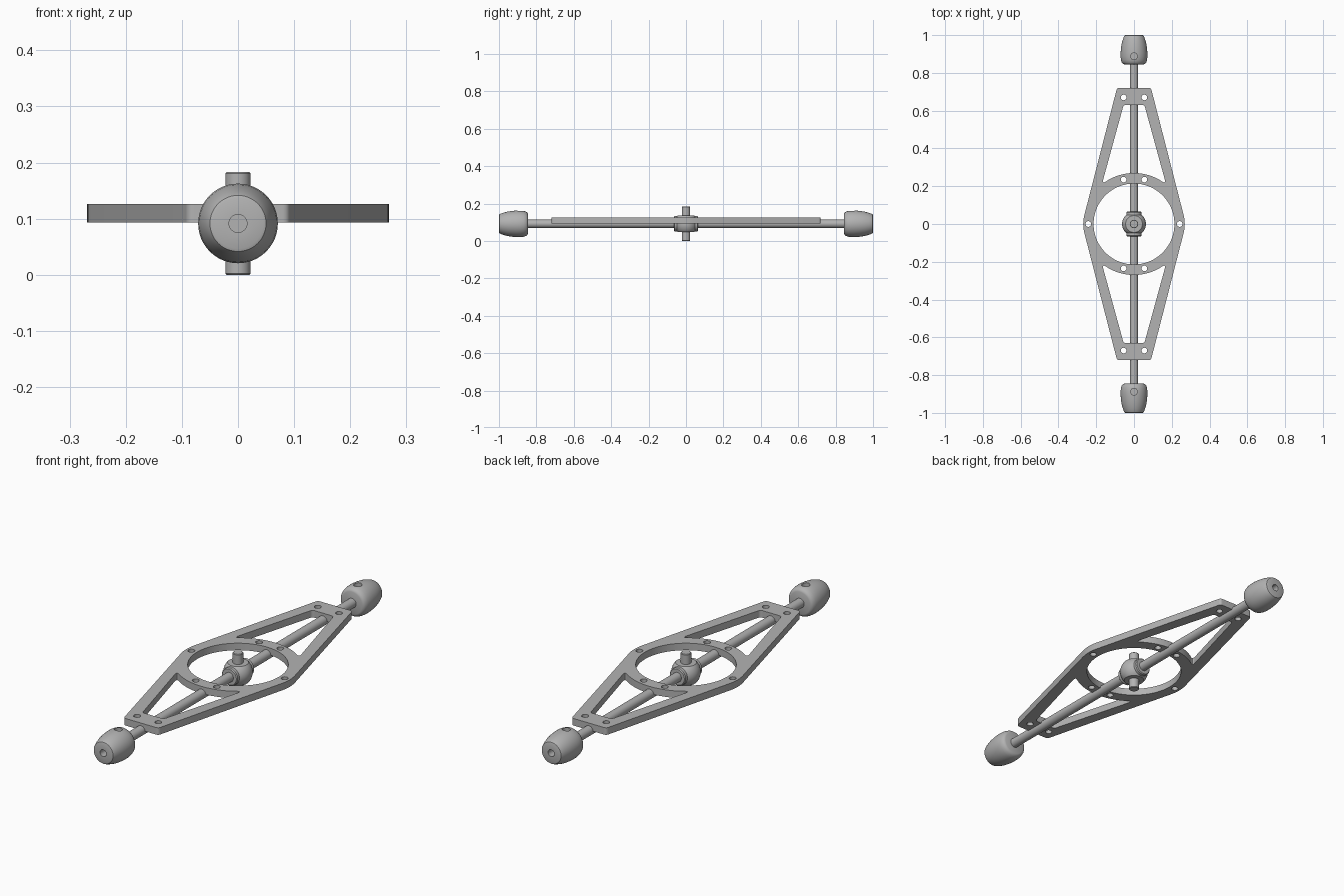
import bpy, bmesh
from math import sin, cos, pi, atan2
from mathutils import Vector, Matrix

if "Cube" in bpy.data.objects:
    bpy.data.objects.remove(bpy.data.objects["Cube"])

AXIS = 0.0915  # height of the long rod
grey = bpy.data.materials.new("satin_grey")
grey.use_nodes = True
grey.diffuse_color = (0.45, 0.45, 0.45, 1)
grey.node_tree.nodes["Principled BSDF"].inputs["Base Color"].default_value = (0.45, 0.45, 0.45, 1)


def finish(obj, angle=0.6):
    bpy.ops.object.select_all(action='DESELECT')
    obj.select_set(True)
    bpy.context.view_layer.objects.active = obj
    obj.data.materials.clear()
    obj.data.materials.append(grey)
    bpy.ops.object.shade_smooth_by_angle(angle=angle)
    return obj


def new_object(name, bm):
    mesh = bpy.data.meshes.new(name)
    bmesh.ops.recalc_face_normals(bm, faces=bm.faces)
    bm.to_mesh(mesh)
    bm.free()
    obj = bpy.data.objects.new(name, mesh)
    bpy.context.collection.objects.link(obj)
    return obj


def lathe(name, profile, rotation=Matrix(), centre=(0, 0, AXIS), steps=48):
    """Revolve (radius, height) points around z, then turn and place the part."""
    bm = bmesh.new()
    verts = [bm.verts.new((r, 0, h)) for r, h in profile]
    edges = [bm.edges.new(pair) for pair in zip(verts, verts[1:])]
    bmesh.ops.spin(bm, geom=verts + edges, cent=(0, 0, 0), axis=(0, 0, 1),
                   angle=2 * pi, steps=steps, use_duplicate=False)
    bmesh.ops.remove_doubles(bm, verts=bm.verts, dist=1e-5)
    bmesh.ops.transform(bm, matrix=Matrix.Translation(centre) @ rotation, verts=bm.verts)
    return finish(new_object(name, bm))


def cut(obj, cutter):
    mod = obj.modifiers.new("hole", 'BOOLEAN')
    mod.operation, mod.solver, mod.object = 'DIFFERENCE', 'EXACT', cutter
    cutter.hide_render = True
    bpy.context.view_layer.objects.active = obj
    bpy.ops.object.modifier_apply(modifier=mod.name)
    bpy.data.objects.remove(cutter)
    finish(obj)


def fillet(corners):
    """Round each (x, y, setback) corner of a polygon."""
    out = []
    for i, (x, y, d) in enumerate(corners):
        p = Vector((x, y))
        if d == 0:
            out.append(p)
            continue
        a = p + (Vector(corners[i - 1][:2]) - p).normalized() * d
        b = p + (Vector(corners[(i + 1) % len(corners)][:2]) - p).normalized() * d
        for k in range(7):
            t = k / 6
            out.append(a * (1 - t) ** 2 + p * 2 * t * (1 - t) + b * t * t)
    return out


def circle(x, y, r, n):
    return [Vector((x + r * cos(2 * pi * k / n), y + r * sin(2 * pi * k / n))) for k in range(n)]


# Flat frame: outline, ring opening, windows and screw holes as one extruded curve
half = [(0.09, 0.72, 0.012), (-0.09, 0.72, 0.012), (-0.275, 0, 0.05)]
outline = fillet(half + [(-x, -y, d) for x, y, d in half])
loops = [outline, circle(0, 0, 0.214, 96)]

start = atan2(0.21, 0.17)
span = pi - 2 * start
arc = [(0.27 * cos(start + span * k / 20), 0.27 * sin(start + span * k / 20), 0) for k in range(2, 19)]
window = fillet([(-0.055, 0.63, 0.012), (0.055, 0.63, 0.012), (0.17, 0.21, 0.028)]
                + arc + [(-0.17, 0.21, 0.028)])
for s in (1, -1):
    loops.append([Vector((p.x, p.y * s)) for p in window])
    loops.append(circle(0.242 * s, 0, 0.015, 24))
    for x in (-0.055, 0.055):
        for y in (0.67, 0.235):
            loops.append(circle(x, y * s, 0.015, 24))

curve = bpy.data.curves.new("frame_plate", 'CURVE')
curve.dimensions, curve.fill_mode, curve.extrude = '2D', 'BOTH', 0.0165
for loop in loops:
    spline = curve.splines.new('POLY')
    spline.points.add(len(loop) - 1)
    for point, p in zip(spline.points, loop):
        point.co = (p.x, p.y, 0, 1)
    spline.use_cyclic_u = True
plate = bpy.data.objects.new("frame_plate", curve)
bpy.context.collection.objects.link(plate)
plate.location.z = 0.1095
bpy.context.view_layer.objects.active = plate
plate.select_set(True)
bpy.ops.object.convert(target='MESH')
plate = bpy.context.view_layer.objects.active
bm = bmesh.new()
bm.from_mesh(plate.data)
bmesh.ops.remove_doubles(bm, verts=bm.verts, dist=1e-5)
bmesh.ops.recalc_face_normals(bm, faces=bm.faces)
bm.to_mesh(plate.data)
bm.free()
finish(plate)

# Rod and end knobs along y
to_back = Matrix.Rotation(-pi / 2, 4, 'X')
to_front = Matrix.Rotation(pi / 2, 4, 'X')
lathe("long_rod", [(0, -0.88), (0.022, -0.88), (0.022, 0.88), (0, 0.88)], to_back, steps=32)

knob = [(0, 0.845), (0.052, 0.845), (0.059, 0.848), (0.065, 0.855), (0.069, 0.868), (0.071, 0.885),
        (0.071, 0.905), (0.069, 0.93), (0.065, 0.955), (0.059, 0.977), (0.053, 0.993),
        (0.050, 0.998), (0.045, 1.0), (0.016, 1.0), (0.016, 0.95), (0, 0.95)]
for name, turn, s in (("back_knob", to_back, 1), ("front_knob", to_front, -1)):
    body = lathe(name, knob, turn)
    cut(body, lathe("hole_cutter", [(0, 0.035), (0.018, 0.035), (0.018, 0.1), (0, 0.1)],
                    centre=(0, 0.888 * s, AXIS), steps=24))

# Centre hub: flattened ball, collars on the rod, upright pin
ball = [(0, -0.045)] + [(0.063 * cos(a), 0.063 * sin(a))
                        for a in (pi / 4 * k / 8 for k in range(-8, 9))] + [(0, 0.045)]
lathe("hub_ball", ball)
lathe("hub_collar", [(0, -0.065), (0.037, -0.065), (0.041, -0.061), (0.041, 0.061),
                     (0.037, 0.065), (0, 0.065)], to_back)
lathe("upright_pin", [(0, -0.0915), (0.02, -0.0915), (0.0225, -0.089), (0.0225, 0.089),
                      (0.02, 0.0915), (0, 0.0915)], steps=32)
